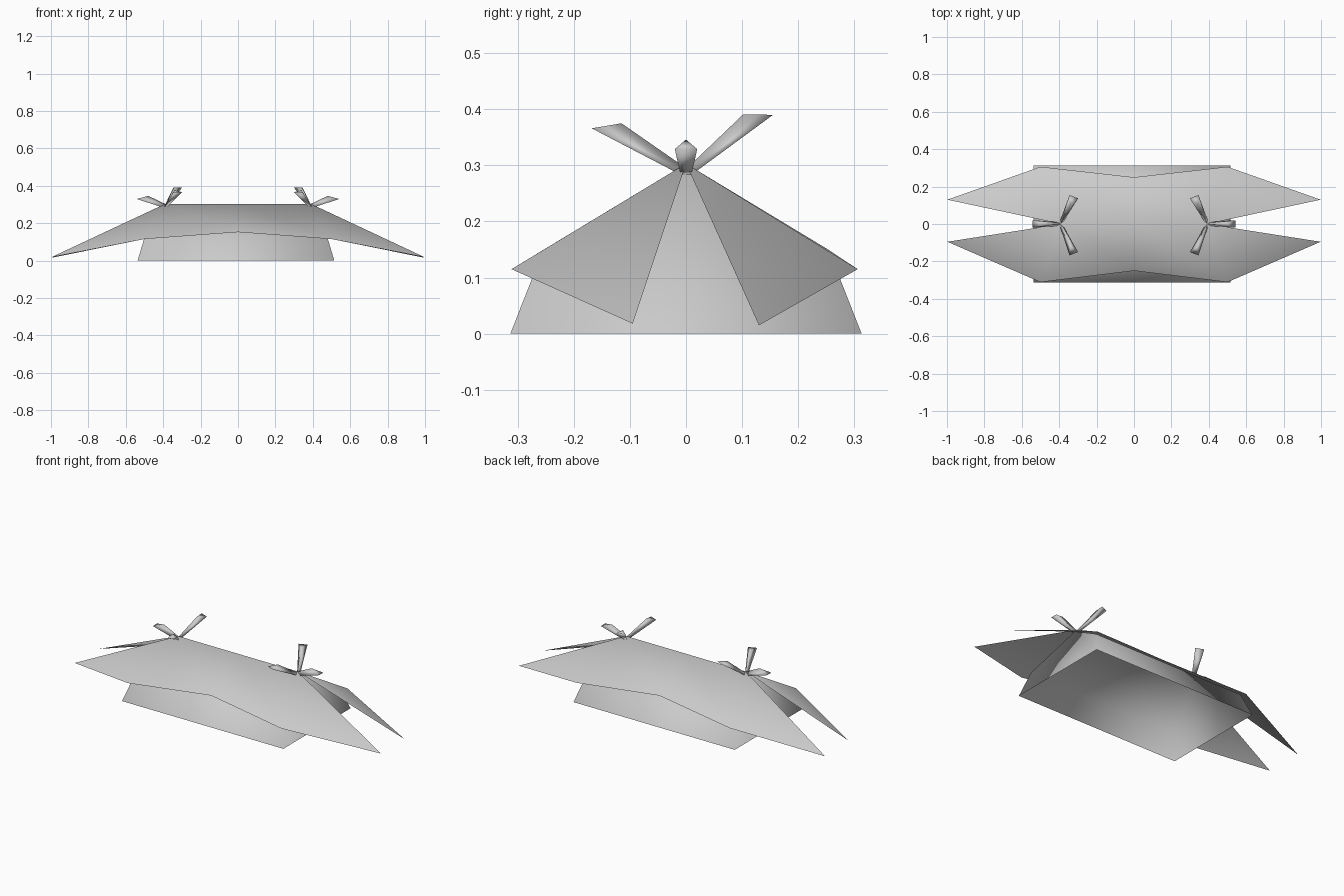
import bpy
import bmesh
from mathutils import Vector

cube = bpy.data.objects.get("Cube")
if cube:
    bpy.data.objects.remove(cube)

GREY = (0.6, 0.6, 0.6, 1)
canvas = bpy.data.materials.new("canvas grey")
canvas.use_nodes = True
canvas.diffuse_color = GREY
canvas.node_tree.nodes["Principled BSDF"].inputs["Base Color"].default_value = GREY


def make(name, verts, faces):
    """Smooth-shaded mesh object from a short list of corners."""
    mesh = bpy.data.meshes.new(name)
    mesh.from_pydata(verts, [], faces)
    bm = bmesh.new()
    bm.from_mesh(mesh)
    bmesh.ops.recalc_face_normals(bm, faces=bm.faces)
    # Open sheets: make sure the outside is the side facing up
    if sum(f.normal.z * f.calc_area() for f in bm.faces) < -0.01:
        bmesh.ops.reverse_faces(bm, faces=bm.faces)
    bm.to_mesh(mesh)
    bm.free()
    mesh.materials.append(canvas)
    for p in mesh.polygons:
        p.use_smooth = True
    obj = bpy.data.objects.new(name, mesh)
    bpy.context.collection.objects.link(obj)
    return obj


def loft(name, a, b, closed=True):
    """Solid between two matching cross-sections, optionally open below."""
    n = len(a)
    faces = [(i, (i + 1) % n, n + (i + 1) % n, n + i) for i in range(n if closed else n - 1)]
    faces += [tuple(range(n)), tuple(range(n, 2 * n))]
    return make(name, list(a) + list(b), faces)


# Gabled body without a floor: x, y, z around one end, walls leaning inward
gable = [(0.526, -0.313, 0), (0.487, -0.262, 0.13), (0.41, 0, 0.29),
         (0.487, 0.262, 0.13), (0.526, 0.313, 0)]
loft("tent_body", [(-x - 0.011, y, z) for x, y, z in gable],
     [(x - 0.011, y, z) for x, y, z in gable], closed=False)

# Roof sheet: shared ridge, each slope drawn out into long pointed corners
ridge = 0.39
roof = [(-ridge, 0, 0.303), (0, 0, 0.303), (ridge, 0, 0.303)]
faces = []
slopes = [((0.095, 0.018), (0.311, 0.115), -1), ((0.13, 0.015), (0.306, 0.115), 1)]
for (tip_y, tip_z), (eave_y, eave_z), side in slopes:
    k = len(roof)
    roof += [(-0.998, side * tip_y, tip_z), (-0.5, side * eave_y, eave_z),
             (0, side * 0.25, 0.152),
             (0.5, side * eave_y, eave_z), (0.998, side * tip_y, tip_z)]
    panels = [(0, k, k + 1), (0, k + 1, k + 2, 1),
              (1, k + 2, k + 3, 2), (2, k + 3, k + 4)]
    faces += [f if side < 0 else f[::-1] for f in panels]
make("roof_sheet", roof, faces)


def spike(name, root, top, tip, spread):
    """Three-sided pole end, widening outward to an obliquely cut face."""
    root, top, tip, spread = map(Vector, (root, top, tip, spread))
    thin = spread * 0.38
    peak = root + (top - tip) * 0.25 + Vector((0, 0, 0.008))
    loft(name, [peak, root + thin, root - thin], [top, tip + spread, tip - spread])


# Three crossed pole ends at each end of the ridge
for end, label in ((-1, "right"), (1, "left")):
    spike(label + "_outer_pole", (end * 0.37, 0, 0.274), (end * 0.48, 0, 0.346),
          (end * 0.542, 0, 0.329), (0, 0.02, 0))
    spike(label + "_back_pole", (end * 0.385, 0.017, 0.291), (end * 0.34, 0.102, 0.391),
          (end * 0.322, 0.146, 0.39), (0.023, end * 0.009, 0))
    spike(label + "_front_pole", (end * 0.385, -0.017, 0.289), (end * 0.34, -0.115, 0.375),
          (end * 0.322, -0.159, 0.366), (0.023, end * -0.009, 0))
